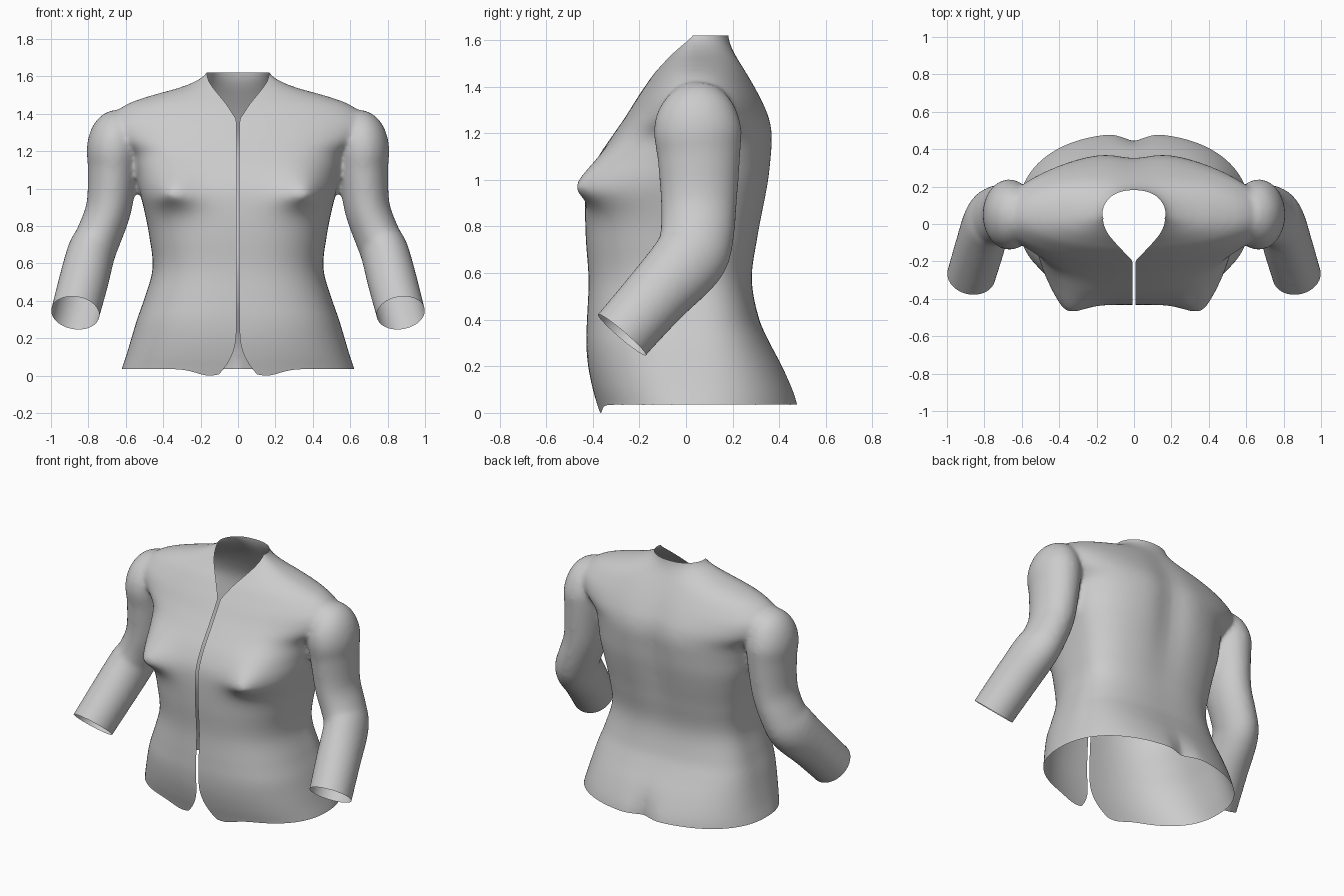
import bpy, bmesh
from math import sin, cos, pi, exp, copysign
from mathutils import Vector

if "Cube" in bpy.data.objects:
    bpy.data.objects.remove(bpy.data.objects["Cube"])

# torso stations: z, half width, front y, back y, roundness power
TORSO = [
    (-0.08, .65, -.35, .50, 2.3), (.035, .622, -.382, .485, 2.3), (.1, .60, -.40, .462, 2.4),
    (.2, .57, -.42, .415, 2.5), (.3, .54, -.428, .36, 2.6), (.4, .505, -.425, .315, 2.6),
    (.57, .457, -.418, .285, 2.6), (.75, .475, -.43, .312, 2.6), (.9, .505, -.432, .343, 2.6),
    (1.0, .53, -.42, .363, 2.5), (1.1, .545, -.375, .375, 2.4), (1.19, .575, -.315, .38, 2.3),
    (1.27, .68, -.26, .365, 2.1), (1.35, .705, -.21, .328, 2.1), (1.41, .655, -.17, .295, 2.1),
    (1.46, .575, -.135, .265, 2.1), (1.5, .455, -.10, .24, 2.1), (1.54, .31, -.068, .215, 2.1),
    (1.58, .215, -.035, .195, 2.1), (1.62, .168, -.005, .184, 2.2), (1.7, .155, .01, .18, 2.2)]

# arm stations: centre x, y, z, sideways radius, fore-aft radius
ARM = [(.60, .06, 1.38, .08, .10), (.64, .055, 1.31, .13, .16), (.665, .05, 1.22, .143, .188),
       (.67, .055, 1.1, .133, .178), (.69, .055, .9, .122, .163), (.745, .045, .745, .122, .158),
       (.785, .01, .655, .128, .158), (.825, -.125, .505, .132, .143),
       (.87, -.275, .335, .13, .136), (.895, -.36, .235, .13, .136)]

NECK = [(-.3, .008), (-.2, .01), (-.17, .035), (-.1, .1), (-.05, .14), (0, .162), (.06, .168)]


def sample(table, t):
    """Smooth interpolation of a table whose first column is the key."""
    t = min(max(t, table[0][0]), table[-1][0])
    i = max(k for k in range(len(table) - 1) if table[k][0] <= t)
    p = [table[max(0, min(len(table) - 1, i + k))] for k in (-1, 0, 1, 2)]
    h = p[2][0] - p[1][0]
    u = (t - p[1][0]) / h
    out = []
    for c in range(1, len(table[0])):
        m0 = (p[2][c] - p[0][c]) / (p[2][0] - p[0][0]) * h
        m1 = (p[3][c] - p[1][c]) / (p[3][0] - p[1][0]) * h
        out.append((2*u**3 - 3*u*u + 1) * p[1][c] + (u**3 - 2*u*u + u) * m0
                   + (3*u*u - 2*u**3) * p[2][c] + (u**3 - u*u) * m1)
    return out


def loft(bm, rings):
    vs = [[bm.verts.new(p) for p in r] for r in rings]
    n = len(vs[0])
    for a, b in zip(vs, vs[1:]):
        for i in range(n):
            bm.faces.new((a[i], a[(i+1) % n], b[(i+1) % n], b[i]))
    bm.faces.new(vs[0][::-1])
    bm.faces.new(vs[-1])


def torso_ring(z, n=96):
    w, f, b, p = sample(TORSO, z)
    yc, ring = .04, []
    for i in range(n):
        a = 2 * pi * i / n
        c, s = cos(a), sin(a)
        x = w * copysign(abs(c) ** (2/p), c)
        k = abs(s) ** (2/p)
        if s < 0:
            y = yc - (yc - f) * k
            dz = (z - .965) / (.15 if z > .965 else .07)   # bust
            dx = (abs(x) - .365) / .13
            y -= .125 * exp(-(dx*dx + dz*dz) ** .8)
        else:
            y = yc + (b - yc) * k                          # spine and seat grooves
            y -= .03 * exp(-(x/.11)**2 - ((z - 1.1)/.35)**2)
            y -= .05 * exp(-(x/.07)**2 - ((z + .02)/.15)**2)
        ring.append((x, y, z))
    return ring


def arm_rings(side, n=40):
    table = [(i,) + st for i, st in enumerate(ARM)]
    steps = [sample(table, k / 4) for k in range(4 * (len(ARM) - 1) + 1)]
    rings = []
    for k, (x, y, z, rx, ry) in enumerate(steps):
        a, b = steps[max(0, k-1)], steps[min(len(steps)-1, k+1)]
        t = (Vector(b[:3]) - Vector(a[:3])).normalized()
        fore = t.cross(Vector((1, 0, 0))).normalized()
        lat = fore.cross(t).normalized()
        ring = []
        for i in range(n):
            q = 2 * pi * i / n
            v = Vector((x, y, z)) + lat * rx * cos(q) + fore * ry * sin(q)
            ring.append((v.x * side, v.y, v.z))
        rings.append(ring)
    return rings


def clip(bm, f):
    """Cut the surface along f = 0 and keep the side where f is positive."""
    val = {v: f(v.co) for v in bm.verts}
    cut = []
    for e in list(bm.edges):
        a, b = e.verts
        if (val[a] < 0) != (val[b] < 0):
            t = min(.98, max(.02, val[a] / (val[a] - val[b])))
            nv = bmesh.utils.edge_split(e, a, t)[1]
            val[nv] = 0
            cut.append(nv)
    bmesh.ops.connect_verts(bm, verts=cut)
    dead = [g for g in bm.faces if any(val[v] < 0 for v in g.verts)]
    bmesh.ops.delete(bm, geom=dead, context='FACES')


# solid body: torso and arms, fused and softened
bm = bmesh.new()
loft(bm, [torso_ring(-.08 + 1.78 * i / 75) for i in range(76)])
for side in (1, -1):
    loft(bm, arm_rings(side))
islands = bm.faces[:]
bmesh.ops.recalc_face_normals(bm, faces=islands)
me = bpy.data.meshes.new("jacket")
bm.to_mesh(me)
bm.free()
jacket = bpy.data.objects.new("jacket", me)
bpy.context.collection.objects.link(jacket)
rm = jacket.modifiers.new("fuse", 'REMESH')
rm.mode = 'VOXEL'
rm.voxel_size = .014
sm = jacket.modifiers.new("soften", 'SMOOTH')
sm.factor = .5
sm.iterations = 10
fused = bpy.data.meshes.new_from_object(
    jacket.evaluated_get(bpy.context.evaluated_depsgraph_get()))
jacket.modifiers.clear()

# one half, cut open at hem, cuff, neck and front
bm = bmesh.new()
bm.from_mesh(fused)
bmesh.ops.bisect_plane(bm, geom=bm.verts[:] + bm.edges[:] + bm.faces[:], dist=1e-5,
                       plane_co=(0, 0, 0), plane_no=(1, 0, 0), clear_inner=True)
wrist, axis = Vector((.87, -.275, .335)), Vector((.12, -.645, -.755))
clip(bm, lambda v: max((wrist - v).dot(axis), .68 - v.x, v.z - .6))
clip(bm, lambda v: v.z - .035 + (.035 * exp(-((v.x - .15)/.1)**2) if v.y < 0 else 0))
clip(bm, lambda v: 1.62 - v.z)
clip(bm, lambda v: max(v.x - sample(NECK, v.y)[0], v.y - .03, 1.3 - v.z))
clip(bm, lambda v: max(v.x - .009 - .1 * max(0, (.25 - v.z) / .25) ** 2.5, v.y))
for g in bm.faces:
    g.smooth = True
bm.to_mesh(me)
bm.free()
bpy.data.meshes.remove(fused)

# mirrored other half
mir = jacket.modifiers.new("mirror", 'MIRROR')
mir.merge_threshold = .001
